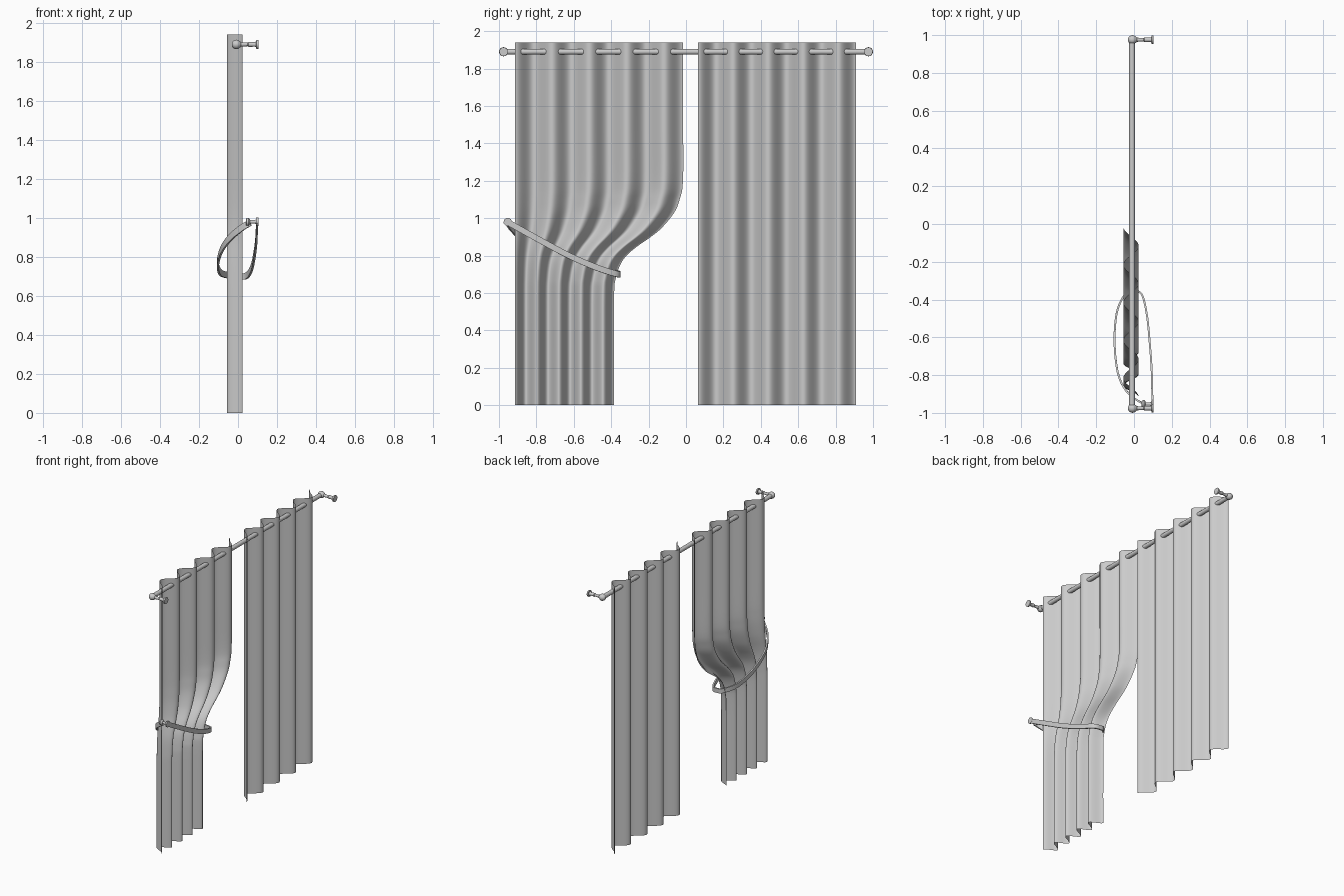
import bpy, bmesh, math
from mathutils import Vector

if "Cube" in bpy.data.objects:
    bpy.data.objects.remove(bpy.data.objects["Cube"])


def make_object(name, verts, faces, angle=40):
    mesh = bpy.data.meshes.new(name)
    mesh.from_pydata(verts, [], faces)
    bm = bmesh.new()
    bm.from_mesh(mesh)
    bmesh.ops.recalc_face_normals(bm, faces=bm.faces)
    bm.to_mesh(mesh)
    bm.free()
    ob = bpy.data.objects.new(name, mesh)
    bpy.context.collection.objects.link(ob)
    bpy.ops.object.select_all(action='DESELECT')
    ob.select_set(True)
    bpy.context.view_layer.objects.active = ob
    bpy.ops.object.shade_smooth_by_angle(angle=math.radians(angle))
    return ob


def lathe_x(name, y, z, profile, n=16):
    """Turn an (x, radius) profile around an axis parallel to x."""
    verts = [(x, y + r * math.cos(2 * math.pi * i / n), z + r * math.sin(2 * math.pi * i / n))
             for x, r in profile for i in range(n)]
    faces = [(k * n + i, k * n + (i + 1) % n, (k + 1) * n + (i + 1) % n, (k + 1) * n + i)
             for k in range(len(profile) - 1) for i in range(n)]
    faces += [tuple(range(n)), tuple(range((len(profile) - 1) * n, len(profile) * n))]
    return make_object(name, verts, faces)


def spline(points, steps):
    """Catmull-Rom samples through the points."""
    p = [Vector(q) for q in points]
    p = [2 * p[0] - p[1]] + p + [2 * p[-1] - p[-2]]
    out = []
    for i in range(1, len(p) - 2):
        a, b, c, d = p[i - 1:i + 3]
        for s in range(steps):
            t = s / steps
            out.append(0.5 * (2 * b + (c - a) * t + (2 * a - 5 * b + 4 * c - d) * t * t
                              + (3 * b - a - 3 * c + d) * t ** 3))
    return out + [p[-2]]


def curtain(name, y0, edge):
    """Pleated single-layer cloth from y0 to a free edge given as (z, y) samples."""
    n = 108
    verts, faces = [], []
    for z, y1 in edge:
        for i in range(n + 1):
            t = i / n
            verts.append((-0.016 + 0.04 * math.cos(2 * math.pi * 4.5 * t), y0 + (y1 - y0) * t, z))
    for k in range(len(edge) - 1):
        for i in range(n):
            a = k * (n + 1) + i
            faces.append((a, a + 1, a + n + 2, a + n + 1))
    return make_object(name, verts, faces, 60)


# Curtains: one gathered by the tieback, one hanging straight
gather = [(0, -0.385, 0), (0.3, -0.385, 0), (0.6, -0.384, 0), (0.68, -0.375, 0), (0.75, -0.352, 0),
          (0.8, -0.318, 0), (0.85, -0.26, 0), (0.9, -0.188, 0), (0.95, -0.128, 0), (1.03, -0.063, 0),
          (1.1, -0.034, 0), (1.2, -0.016, 0), (1.5, -0.015, 0), (1.94, -0.015, 0)]
curtain("gathered_curtain", -0.915, [(v.x, v.y) for v in spline(gather, 4)])
curtain("straight_curtain", 0.065, [(z * 1.94 / 4, 0.91) for z in range(5)])

# Rod
rod = lathe_x("curtain_rod", 0, 0, [(-0.97, 0.0155), (0.97, 0.0155)], 20)
rod.rotation_euler = (0, 0, math.pi / 2)
rod.location = (-0.01, 0, 1.89)

# Wall brackets at both rod ends
bracket = [(-0.032, 0.008), (-0.027, 0.016), (-0.018, 0.022), (-0.008, 0.0245), (0.002, 0.022),
           (0.01, 0.016), (0.015, 0.011), (0.05, 0.009), (0.055, 0.013), (0.085, 0.011),
           (0.093, 0.015), (0.094, 0.023), (0.104, 0.023)]
for side, y in (("left", -0.9755), ("right", 0.9755)):
    lathe_x(side + "_rod_bracket", y, 1.89, bracket)

# Tieback hook on the wall
lathe_x("tieback_hook", -0.953, 0.98,
        [(0.04, 0.012), (0.043, 0.019), (0.053, 0.021), (0.059, 0.017), (0.062, 0.009),
         (0.085, 0.009), (0.093, 0.013), (0.095, 0.022), (0.104, 0.022)])

# Tieback band looping round the cloth
path = [(0.062, -0.955, 0.975), (0.02, -0.935, 0.95), (-0.04, -0.885, 0.90), (-0.085, -0.79, 0.835),
        (-0.103, -0.625, 0.765), (-0.09, -0.465, 0.72), (-0.045, -0.37, 0.705), (0.0, -0.355, 0.70),
        (0.042, -0.375, 0.703), (0.068, -0.48, 0.737), (0.083, -0.625, 0.80),
        (0.094, -0.785, 0.885), (0.098, -0.97, 0.988)]
pts = spline(path, 6)
verts, faces = [], []
for i, p in enumerate(pts):
    tan = (pts[min(i + 1, len(pts) - 1)] - pts[max(i - 1, 0)]).normalized()
    side = tan.cross(Vector((0, 0, 1))).normalized()
    up = side.cross(tan).normalized()
    for a, b in ((-1, -1), (1, -1), (1, 1), (-1, 1)):
        verts.append(p + side * a * 0.005 + up * b * 0.016)
    if i:
        k = 4 * i
        faces += [(k - 4 + j, k - 4 + (j + 1) % 4, k + (j + 1) % 4, k + j) for j in range(4)]
faces += [(0, 1, 2, 3), tuple(range(len(verts) - 4, len(verts)))]
make_object("tieback_band", verts, faces)
